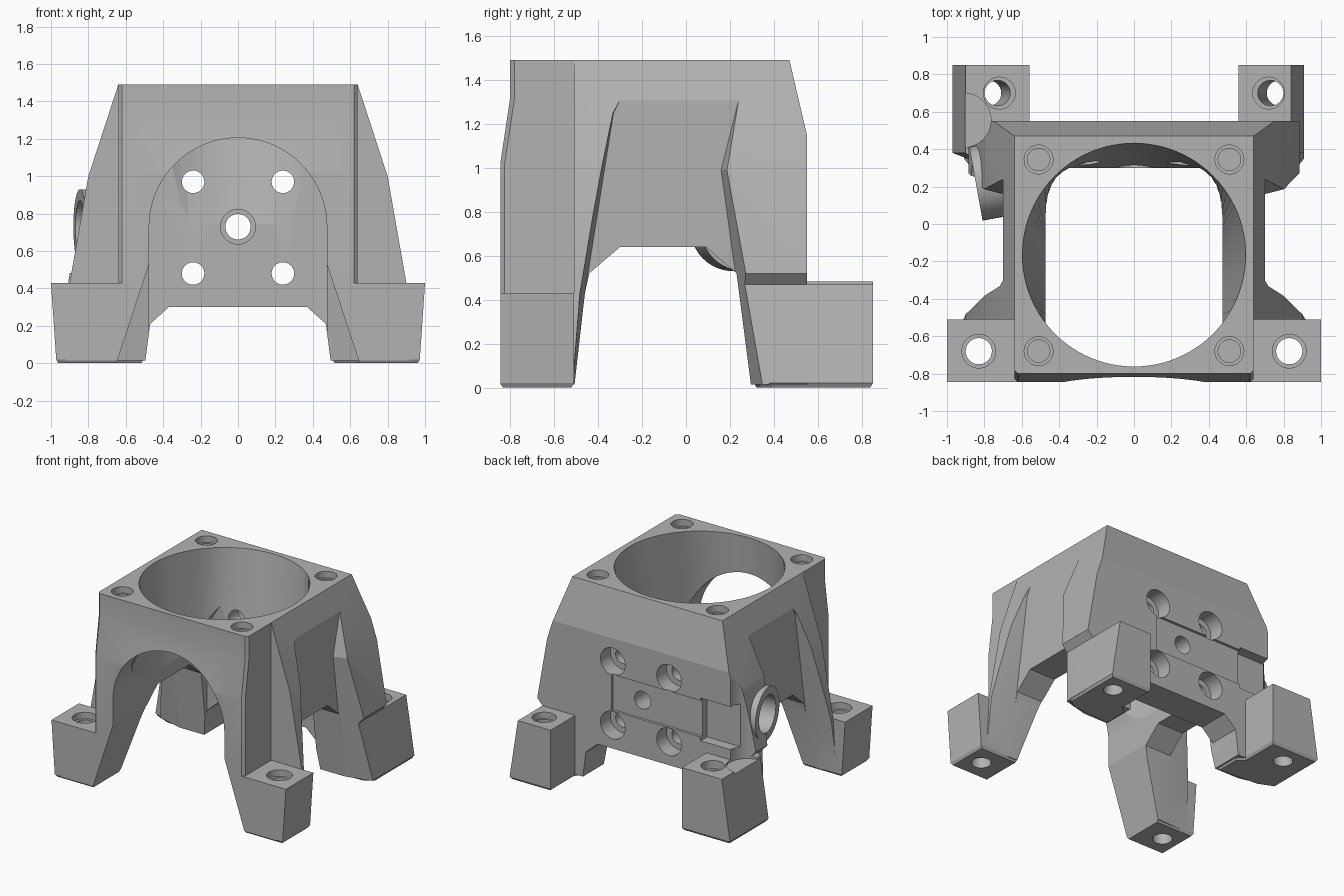
import bpy, bmesh, math
from mathutils import Vector, Matrix

old = bpy.data.objects.get("Cube")
if old:
    bpy.data.objects.remove(old, do_unlink=True)

grey = bpy.data.materials.new("plain grey")
grey.use_nodes = True
grey.diffuse_color = (0.45, 0.45, 0.45, 1)
grey.node_tree.nodes["Principled BSDF"].inputs["Base Color"].default_value = grey.diffuse_color


def finish(name, bm):
    bmesh.ops.recalc_face_normals(bm, faces=bm.faces)
    me = bpy.data.meshes.new(name)
    bm.to_mesh(me)
    bm.free()
    me.materials.append(grey)
    ob = bpy.data.objects.new(name, me)
    bpy.context.collection.objects.link(ob)
    return ob


def loft(name, rings):
    """Closed solid through rings of 3D points."""
    bm = bmesh.new()
    vs = [[bm.verts.new(p) for p in r] for r in rings]
    n = len(vs[0])
    for a, b in zip(vs, vs[1:]):
        for i in range(n):
            j = (i + 1) % n
            bm.faces.new((a[i], a[j], b[j], b[i]))
    bm.faces.new(vs[0])
    bm.faces.new(vs[-1])
    return finish(name, bm)


def prism_y(name, xz, y0, y1):
    return loft(name, [[(x, y, z) for x, z in xz] for y in (y0, y1)])


def prism_x(name, yz, x0, x1):
    return loft(name, [[(x, y, z) for y, z in yz] for x in (x0, x1)])


def box(name, x0, x1, y0, y1, z0, z1):
    return prism_y(name, [(x0, z0), (x1, z0), (x1, z1), (x0, z1)], y0, y1)


def rod(name, p0, p1, r, n=48):
    p0, p1 = Vector(p0), Vector(p1)
    d = p1 - p0
    m = Matrix.Translation((p0 + p1) / 2) @ d.to_track_quat('Z', 'Y').to_matrix().to_4x4()
    bm = bmesh.new()
    bmesh.ops.create_cone(bm, cap_ends=True, segments=n, radius1=r, radius2=r,
                          depth=d.length, matrix=m)
    return finish(name, bm)


def combine(tool, op='DIFFERENCE'):
    bpy.context.view_layer.objects.active = body
    mod = body.modifiers.new("combine", 'BOOLEAN')
    mod.operation, mod.solver, mod.object = op, 'EXACT', tool
    bpy.ops.object.modifier_apply(modifier=mod.name)
    bpy.data.objects.remove(tool, do_unlink=True)


# Outer body: front outline crossed with side outline
half = [(.64, 1.49), (.80, 1.0), (.90, .43), (.92, .015)]
body = prism_y("fan_mount_body", half + [(-x, z) for x, z in reversed(half)], -1, 1)
combine(prism_x("side_outline", [(-.80, 1.6), (-.80, 1.32), (-.845, 1.02), (-.845, -.1),
                                 (.55, -.1), (.55, 1.15), (.445, 1.6)], -1.2, 1.2), 'INTERSECT')

# Side pockets, leg gaps, front shoulder recesses and back leg undercuts
pocket_in = [(-.33, 1.25), (-.30, 1.31), (.24, 1.31), (.16, .99), (.31, -.1), (-.52, -.1), (-.46, .43)]
pocket_out = [(-.38, 1.25), (-.34, 1.31), (.30, 1.31), (.25, .99), (.40, -.1), (-.52, -.1), (-.50, .43)]
gap = [(-.52, -.1), (-.46, .43), (-.44, .52), (-.30, .64), (.09, .64), (.23, .52), (.31, -.1)]
undercut = [(1.2, .52), (.884, .52), (.84, .47), (.91, 0), (.925, -.1), (1.2, -.1)]
for s in (1, -1):
    combine(loft("pocket", [[(s * x, y, z) for y, z in ring]
                            for x, ring in ((.70, pocket_in), (1.05, pocket_out))]))
    combine(prism_x("leg_gap", gap, s * .3, s * 1.1))
    combine(box("shoulder", s * .64, s * 1.2, -1, -.51, .3, 1.6))
    combine(loft("corner_chamfer", [[(s * .615, y - .005, z), (s * .65, y - .005, z), (s * .65, y + .03, z)]
                                    for y, z in ((-.845, .4), (-.845, 1.02), (-.80, 1.32), (-.80, 1.6))]))
    combine(prism_y("undercut", [(s * x, z) for x, z in undercut], .2, 1))

# Interior: arch tunnel up to the back wall
arch = [(-.475, -.1)] + [(-.475 * math.cos(t * math.pi / 40), .73 + .475 * math.sin(t * math.pi / 40))
                         for t in range(41)] + [(.475, -.1)]
combine(prism_y("arch", arch, -1, .30))

# Fan throat blending from a circle down to a rounded rectangle
angles = [math.tau * i / 96 for i in range(96)]


def throat_ring(z, cy, a, b, n):
    ring = []
    for t in angles:
        c, s = math.cos(t), math.sin(t)
        r = (abs(c / a) ** n + abs(s / b) ** n) ** (-1 / n)
        ring.append((r * c, cy + r * s, z))
    return ring


combine(loft("throat", [throat_ring(.73, -.25, .472, .548, 6),
                        throat_ring(1.49, -.165, .597, .597, 2),
                        throat_ring(1.6, -.165, .597, .597, 2)]))

# Back wall underside
combine(prism_y("wall_underside", [(-.51, -.1), (-.47, .21), (-.37, .30),
                                   (.37, .30), (.47, .21), (.51, -.1)], .2, 1))

# Shallow back recess with a deeper side notch
combine(box("recess", -.6, .25, .53, .7, .59, .87))
combine(box("notch", -1.1, -.51, .47, .7, .56, .89))

# Feet
for s in (1, -1):
    def plan(x0, x1, y0, y1, z):
        return [(s * x, y, z) for x, y in ((x0, y0), (x1, y0), (x1, y1), (x0, y1))]
    combine(loft("front_foot", [plan(.49, .96, -.833, -.522, 0), plan(.48, .972, -.845, -.51, .02),
                                plan(.48, 1.0, -.845, -.51, .43)]), 'UNION')

    w, top = (.91, .47) if s > 0 else (.97, .482)

    def back_plan(outer, e, z):
        pts = ((.56 + e, .85 - e), (outer - e, .85 - e), (outer - e, .38 + e), (.84, .33 + e),
               (.505 + e, .31 + e), (.505 + e, .5), (.56 + e, .547))
        return [(s * x, y, z) for x, y in pts]
    combine(loft("back_foot", [back_plan(w, .012, 0), back_plan(w, 0, .02),
                               back_plan(w - .07, 0, top)]), 'UNION')
    # Slanted inside of the front legs
    combine(prism_y("leg_slant", [(s * x, z) for x, z in
                                  ((.475, .53), (.683, -.1), (.3, -.1), (.3, .53))], -1, -.3))

# Tool clearance above one back foot
combine(rod("clearance", (-.91, .555, .465), (-.91, .555, 1.3), .145))

# Round cable boss on one side, with a blind bore
face, inward = Vector((-.845, .215, .73)), Vector((.984, .177, 0))
combine(rod("cable_boss", face, face + inward * .27, .2), 'UNION')
combine(rod("boss_bore", face - inward * .1, face + inward * .2, .14))

# Screw holes in feet, top rim and back wall
for s in (1, -1):
    combine(rod("hole", (s * .83, -.68, -.1), (s * .83, -.68, .6), .07))
    combine(rod("hole", (s * .83, -.68, .38), (s * .83, -.68, .6), .09))
    combine(rod("hole", (s * .79, .70, -.1), (s * .715, .70, .55), .068))
    combine(rod("hole", (s * .72, .70, .42), (s * .72, .70, .60), .085))
    for y in (.345, -.68):
        combine(rod("rim_hole", (s * .51, y, 1.30), (s * .51, y, 1.6), .06))
        combine(rod("rim_bore", (s * .51, y, 1.44), (s * .51, y, 1.6), .077))
    for z in (.48, .97):
        combine(rod("wall_hole", (s * .24, .1, z), (s * .24, .8, z), .06))
        combine(rod("wall_bore", (s * .24, .43, z), (s * .24, .8, z), .105))
combine(rod("centre_hole", (0, .1, .73), (0, .8, .73), .068))
combine(rod("centre_bore", (0, .2, .73), (0, .34, .73), .093))

# Smooth curved walls, crisp edges
bpy.ops.object.select_all(action='DESELECT')
body.select_set(True)
bpy.context.view_layer.objects.active = body
bpy.ops.object.shade_smooth_by_angle(angle=math.radians(10))
